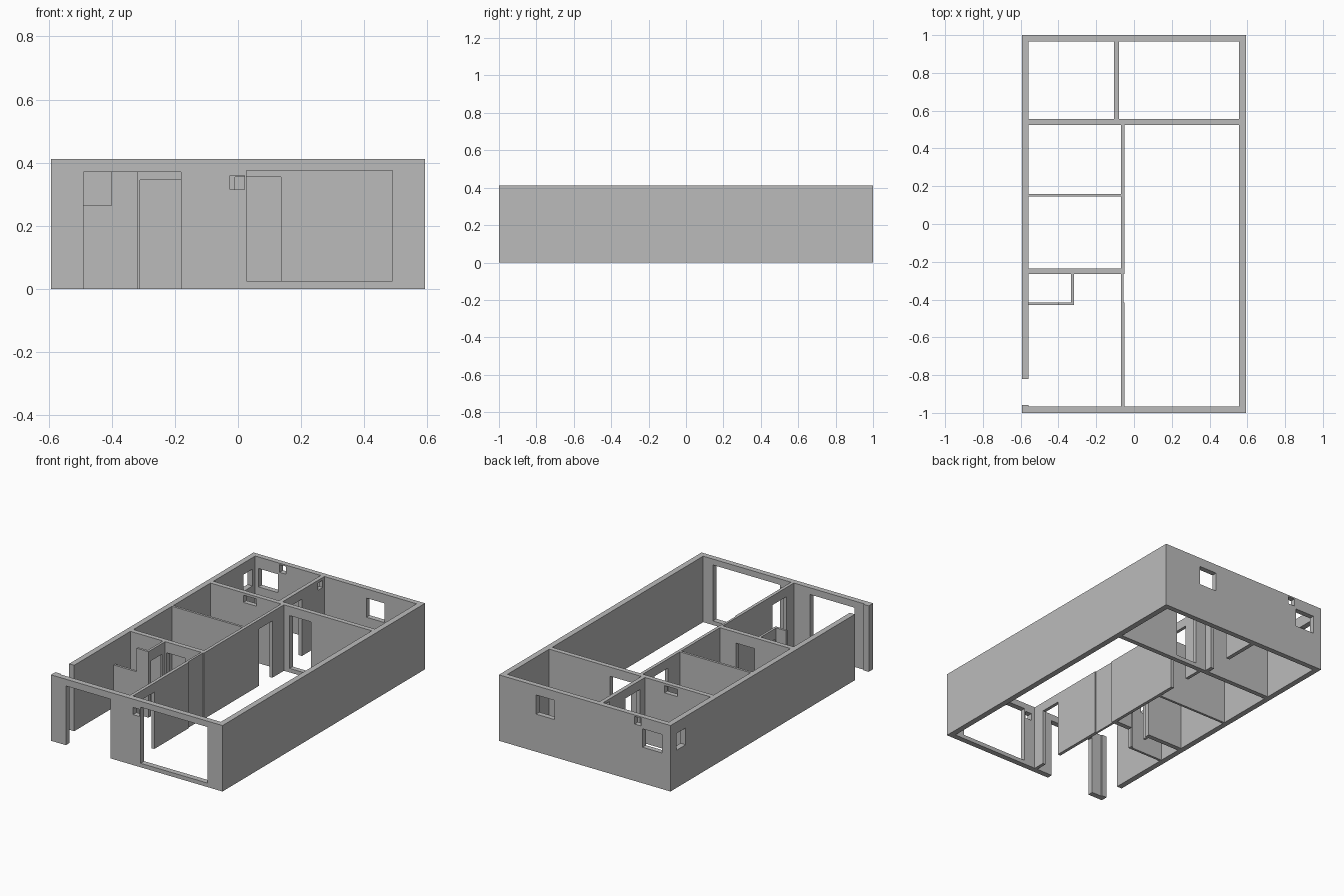
import bpy, bmesh

cube = bpy.data.objects.get("Cube")
if cube:
    bpy.data.objects.remove(cube, do_unlink=True)

grey = bpy.data.materials.new("plaster_grey")
grey.use_nodes = True
tone = (0.5, 0.5, 0.5, 1)
grey.diffuse_color = tone
for node in grey.node_tree.nodes:
    if node.type == 'BSDF_PRINCIPLED':
        node.inputs["Base Color"].default_value = tone

HEIGHT = 0.412
DOOR = 0.355


def wall(name, axis, start, end, near, far, openings=()):
    """Wall running along an axis, from near to far across it.
    Each opening is (from, to, bottom, top)."""
    us = sorted({start, end, *[v for o in openings for v in o[:2]]})
    zs = sorted({0, HEIGHT, *[v for o in openings for v in o[2:]]})
    nu, nz = len(us) - 1, len(zs) - 1

    def solid(i, k):
        if not (0 <= i < nu and 0 <= k < nz):
            return False
        u, z = (us[i] + us[i + 1]) / 2, (zs[k] + zs[k + 1]) / 2
        return not any(a < u < b and c < z < d for a, b, c, d in openings)

    bm = bmesh.new()
    verts = {}

    def vert(i, k, side):
        key = (i, k, side)
        if key not in verts:
            u, w = us[i], (far if side else near)
            verts[key] = bm.verts.new((u, w, zs[k]) if axis == 'x' else (w, u, zs[k]))
        return verts[key]

    for i in range(nu):
        for k in range(nz):
            if not solid(i, k):
                continue
            ring = [(i, k), (i + 1, k), (i + 1, k + 1), (i, k + 1)]
            around = [(i, k - 1), (i + 1, k), (i, k + 1), (i - 1, k)]
            for side in (0, 1):
                bm.faces.new([vert(*p, side) for p in ring])
            # close the wall ends and the opening reveals
            for n, neighbour in enumerate(around):
                if not solid(*neighbour):
                    p, q = ring[n], ring[(n + 1) % 4]
                    bm.faces.new([vert(*p, 0), vert(*q, 0), vert(*q, 1), vert(*p, 1)])
    bmesh.ops.recalc_face_normals(bm, faces=bm.faces)
    bmesh.ops.dissolve_limit(bm, angle_limit=0.01, verts=bm.verts, edges=bm.edges)
    mesh = bpy.data.meshes.new(name)
    bm.to_mesh(mesh)
    bm.free()
    mesh.materials.append(grey)
    obj = bpy.data.objects.new(name, mesh)
    bpy.context.collection.objects.link(obj)
    return obj


# Outer shell
wall("front_wall", 'x', -0.593, 0.593, -1, -0.965, [
    (-0.49, -0.18, 0, 0.37),          # entrance
    (-0.025, 0.02, 0.315, 0.36),      # small vent
    (0.027, 0.49, 0.025, 0.375)])     # large window
wall("back_wall", 'x', -0.593, 0.593, 0.967, 1, [
    (0.21, 0.335, 0.235, 0.355),
    (-0.39, -0.345, 0.355, 0.403),
    (-0.535, -0.40, 0.225, 0.34)])
wall("left_wall", 'y', -0.965, 0.967, 0.557, 0.593)
wall("right_wall", 'y', -0.82, 0.967, -0.593, -0.558, [(0.85, 0.94, 0.235, 0.34)])
wall("right_wall_stub", 'y', -0.965, -0.957, -0.593, -0.558)

# Rear rooms
wall("rear_cross_wall", 'x', -0.558, 0.557, 0.525, 0.555, [
    (-0.01, 0.137, 0.025, DOOR),
    (-0.33, -0.24, 0.352, 0.397)])
wall("rear_divider", 'y', 0.555, 0.967, -0.105, -0.08, [
    (0.605, 0.745, 0, DOOR),
    (0.905, 0.95, 0.35, 0.395)])

# Long central wall, with a thinner stretch beside the shower
wall("hall_wall_rear", 'y', -0.235, 0.525, -0.07, -0.05, [(0.28, 0.41, 0, DOOR)])
wall("hall_wall_thin", 'y', -0.415, -0.265, -0.07, -0.056)
wall("hall_wall_front", 'y', -0.965, -0.415, -0.07, -0.05, [(-0.89, -0.755, 0, DOOR)])

# Side room partitions
wall("bedroom_partition", 'x', -0.558, -0.07, 0.145, 0.16)
wall("middle_partition", 'x', -0.558, -0.05, -0.265, -0.235, [(-0.31, -0.18, 0, 0.345)])

# Shower cubicle with a low front section
wall("shower_front_wall", 'x', -0.558, -0.318, -0.43, -0.415, [
    (-0.558, -0.40, 0.265, HEIGHT)])
wall("shower_side_wall", 'y', -0.415, -0.265, -0.333, -0.318, [(-0.405, -0.295, 0, 0.345)])
